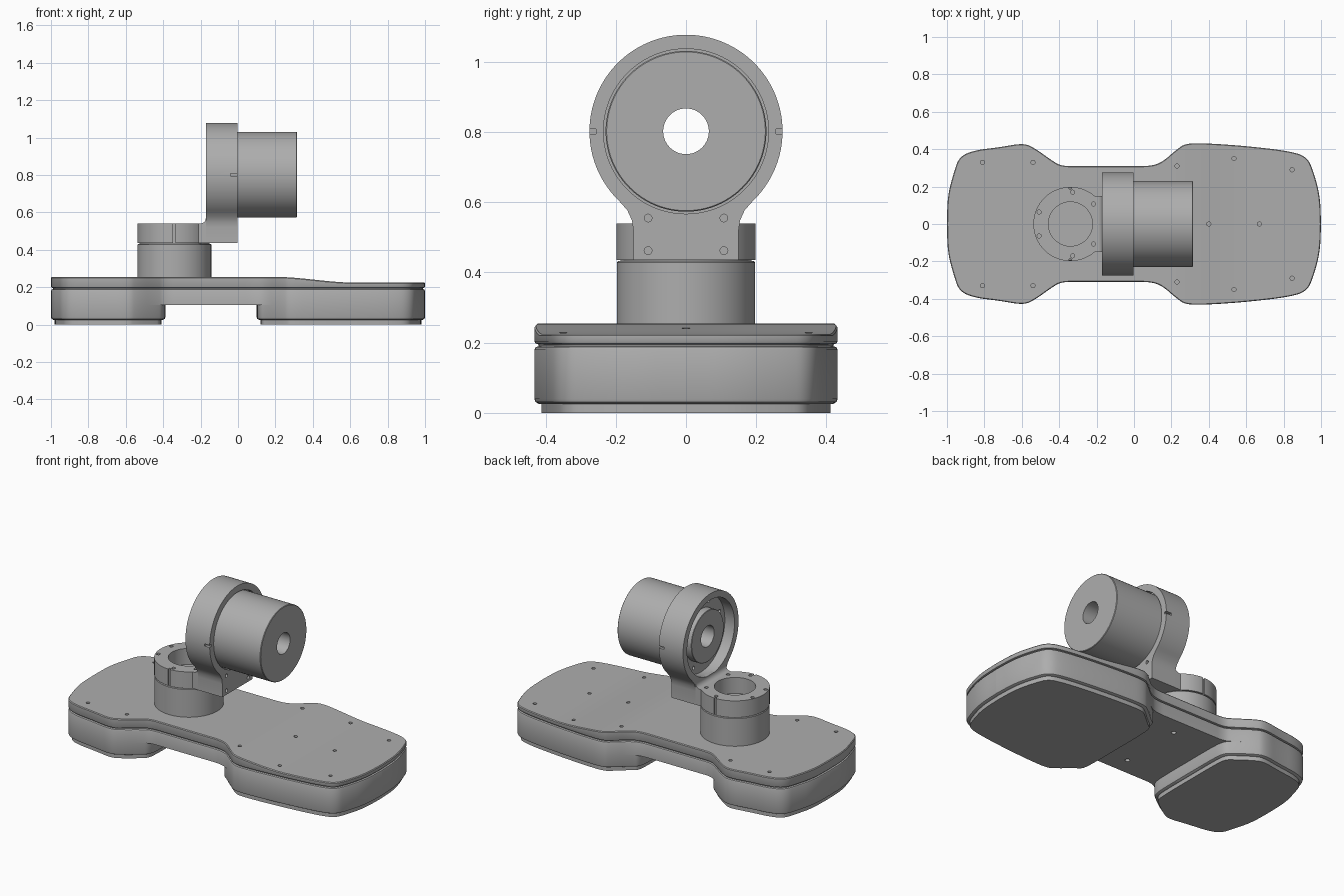
import bpy, bmesh
from math import sin, cos, pi, radians, sqrt
from mathutils import Vector

cube = bpy.data.objects.get("Cube")
if cube:
    bpy.data.objects.remove(cube, do_unlink=True)

grey = bpy.data.materials.new("machined grey")
grey.use_nodes = True
grey.diffuse_color = (0.42, 0.42, 0.42, 1)
grey.node_tree.nodes["Principled BSDF"].inputs["Base Color"].default_value = grey.diffuse_color


def finish(name, bm):
    bmesh.ops.recalc_face_normals(bm, faces=bm.faces)
    mesh = bpy.data.meshes.new(name)
    bm.to_mesh(mesh)
    bm.free()
    mesh.materials.append(grey)
    obj = bpy.data.objects.new(name, mesh)
    bpy.context.collection.objects.link(obj)
    return obj


def place(axis, u, v, w):
    """Map profile coordinates (u, v) and distance w along an axis to space."""
    return Vector({"x": (w, u, v), "y": (u, w, v), "z": (u, v, w)}[axis])


def add_prism(bm, pts, axis, a, b):
    low = [bm.verts.new(place(axis, u, v, a)) for u, v in pts]
    high = [bm.verts.new(place(axis, u, v, b)) for u, v in pts]
    bm.faces.new(low)
    bm.faces.new(high)
    for i in range(len(pts)):
        j = (i + 1) % len(pts)
        bm.faces.new((low[i], low[j], high[j], high[i]))


def arc(u, v, r, start=0, end=360, n=64):
    full = end - start == 360
    steps = n if full else n - 1
    angles = [radians(start + (end - start) * i / steps) for i in range(n)]
    return [(u + r * cos(t), v + r * sin(t)) for t in angles]


def rect(u0, u1, v0, v1):
    return [(u0, v0), (u1, v0), (u1, v1), (u0, v1)]


def prism(name, pts, axis, a, b):
    bm = bmesh.new()
    add_prism(bm, pts, axis, a, b)
    return finish(name, bm)


def lathe(name, profile, axis, cu, cv, n=96):
    """Revolve a closed (distance, radius) profile about an axis."""
    bm = bmesh.new()
    rings = [[bm.verts.new(place(axis, u, v, w)) for u, v in arc(cu, cv, r, n=n)]
             for w, r in profile]
    for k, ring in enumerate(rings):
        nxt = rings[(k + 1) % len(rings)]
        for i in range(n):
            j = (i + 1) % n
            bm.faces.new((ring[i], ring[j], nxt[j], nxt[i]))
    return finish(name, bm)


def cut(obj, solids):
    """Subtract a list of (points, axis, a, b) prisms."""
    bm = bmesh.new()
    for s in solids:
        add_prism(bm, *s)
    cutter = finish("cutter", bm)
    cutter.hide_render = True
    mod = obj.modifiers.new("cut", "BOOLEAN")
    mod.operation, mod.solver, mod.object = "DIFFERENCE", "EXACT", cutter
    bpy.context.view_layer.objects.active = obj
    with bpy.context.temp_override(object=obj, active_object=obj):
        bpy.ops.object.modifier_apply(modifier="cut")
    bpy.data.objects.remove(cutter, do_unlink=True)


def smooth_line(pts, rounds=3):
    for _ in range(rounds):
        out = [pts[0]]
        for (a, b), (c, d) in zip(pts, pts[1:]):
            out += [(.75 * a + .25 * c, .75 * b + .25 * d),
                    (.25 * a + .75 * c, .25 * b + .75 * d)]
        pts = out + [pts[-1]]
    return pts


def slab(name, half, layers, slope=lambda x: 0):
    """Stack inset copies of a mirrored outline; the last layers follow the slope."""
    half = smooth_line(half)
    ring = half + [(x, -y) for x, y in half[-2:0:-1]]
    n = len(ring)
    bm = bmesh.new()
    rings = []
    for inset, z, sloped in layers:
        verts = []
        for i, (x, y) in enumerate(ring):
            (ax, ay), (bx, by) = ring[i - 1], ring[(i + 1) % n]
            out = Vector((ay - by, bx - ax)).normalized()
            verts.append(bm.verts.new((x - out.x * inset, y - out.y * inset,
                                       z - sloped * slope(x))))
        rings.append(verts)
    for r, s in zip(rings, rings[1:]):
        for i in range(n):
            j = (i + 1) % n
            bm.faces.new((r[i], r[j], s[j], s[i]))
    for r in (rings[0], rings[-1]):
        for i in range(len(half) - 1):
            bm.faces.new(dict.fromkeys((r[i], r[i + 1], r[n - i - 1], r[-i])))
    return finish(name, bm)


# Base outline: two wide lobes joined by a narrow waist
left = [(-1, 0), (-.997, .15), (-.965, .27), (-.935, .36), (-.85, .395),
        (-.72, .41), (-.59, .433), (-.53, .405), (-.44, .34)]
right = [(.15, .33), (.23, .40), (.28, .433), (.42, .43), (.62, .415),
         (.83, .39), (.925, .36), (.96, .28), (.995, .15), (1, 0)]
waist = [(-.39, .31), (-.3, .31), (-.1, .31), (0, .31), (.09, .31)]
outline = left + waist + right
left_lobe = left + [(-.395, .30), (-.388, .2), (-.388, 0)]
right_lobe = [(.1, 0), (.1, .2), (.107, .30)] + right


def dip(x):
    t = min(max((x - .2) / .42, 0), 1)
    return .03 * t * t * (3 - 2 * t)


body = slab("base_body", outline, [(0, .105, 0), (0, .18, 0), (.003, .187, 0),
                                   (.012, .19, 0), (.012, .202, 0)])
cut(body, [(arc(-.12, y, .014, n=16), "z", .08, .15) for y in (-.2, .2)])
for side, lobe in (("left", left_lobe), ("right", right_lobe)):
    end = "rear" if side == "left" else "fore"
    slab(end + "_pod", lobe, [(.012, .026, 0), (.003, .031, 0), (0, .04, 0), (0, .105, 0)])
    slab(end + "_foot", lobe, [(.02, 0, 0), (.02, .03, 0)])

# Lid with a gentle dip and screw holes
lid = slab("base_lid", outline, [(.012, .195, 0), (.003, .198, 0), (0, .204, 0),
                                 (0, .25, 1), (.004, .255, 1)], dip)
spots = [(x, s * y) for x, y in ((-.81, .33), (-.54, .33), (.23, .31), (.535, .35), (.845, .29))
         for s in (-1, 1)] + [(.4, 0), (.67, 0)]
cut(lid, [(arc(x, y, .011, n=16), "z", .21, .3) for x, y in spots])

# Pillar under the clamp
px = -.34
lathe("pillar", [(.24, .001), (.24, .197), (.428, .197), (.432, .193), (.432, .187),
                 (.44, .187), (.44, .001)], "z", px, 0)

# Clamp ring with its arm, bore, screw holes and side slots
a = 49
clamp = prism("clamp_ring", arc(px, 0, .198, a, 360 - a, 80) + [(-.1, -.15), (-.1, .15)],
              "z", .436, .54)
holes = [(arc(x, s * y, .011, n=16), "z", .5, .6)
         for x, y in ((-.507, .064), (-.328, .17), (-.217, .107)) for s in (-1, 1)]
slots = [(rect(px - .007, px + .007, min(y, y + .03), max(y, y + .03)), "z", .4, .6)
         for y in (.186, -.216)]
cut(clamp, holes + slots + [(arc(px, 0, .118, n=80), "z", .4, .6)])

# Upright bracket: round housing on a flared tail
cz = .802
flare = [(.167, .577), (.154, .548), (.15, .52), (.15, .436)]
profile = arc(0, cz, .275, -46, 226, 110) + [(-y, z) for y, z in flare] + flare[::-1]
bracket = prism("upright_bracket", profile, "x", -.172, -.004)
bolts = [(arc(s * .108, z, .011, n=16), "x", -.04, .05) for s in (-1, 1) for z in (.462, .555)]
notches = [(rect(min(y, y + .03), max(y, y + .03), cz - .007, cz + .007), "x", -.04, .05)
           for y in (.257, -.287)]
cut(bracket, bolts + notches + [(arc(0, cz, .235, n=96), "x", -.3, .1)])

# Fillet where arm meets bracket
prism("arm_fillet", arc(-.202, .57, .03, -90, 0, 8) + [(-.15, .57), (-.15, .53), (-.202, .53)],
      "y", -.15, .15)

# Motor: drum, mounting flange, hub and through bore
motor = lathe("motor_drum", [(-.15, .065), (-.15, .158), (-.148, .16), (-.105, .16),
                             (-.105, .238), (-.03, .238), (-.03, .229), (.313, .229),
                             (.316, .226), (.316, .065)], "x", 0, cz)
cut(motor, [(arc(y, z, .011, n=16), "x", -.2, -.08) for y, z in arc(0, cz, .197, 22.5, 382.5, 8)])

# Smooth shading with sharp edges kept
for obj in bpy.context.view_layer.objects:
    obj.select_set(obj.type == "MESH" and grey.name in obj.data.materials)
bpy.context.view_layer.objects.active = motor
bpy.ops.object.shade_smooth_by_angle(angle=radians(30))
